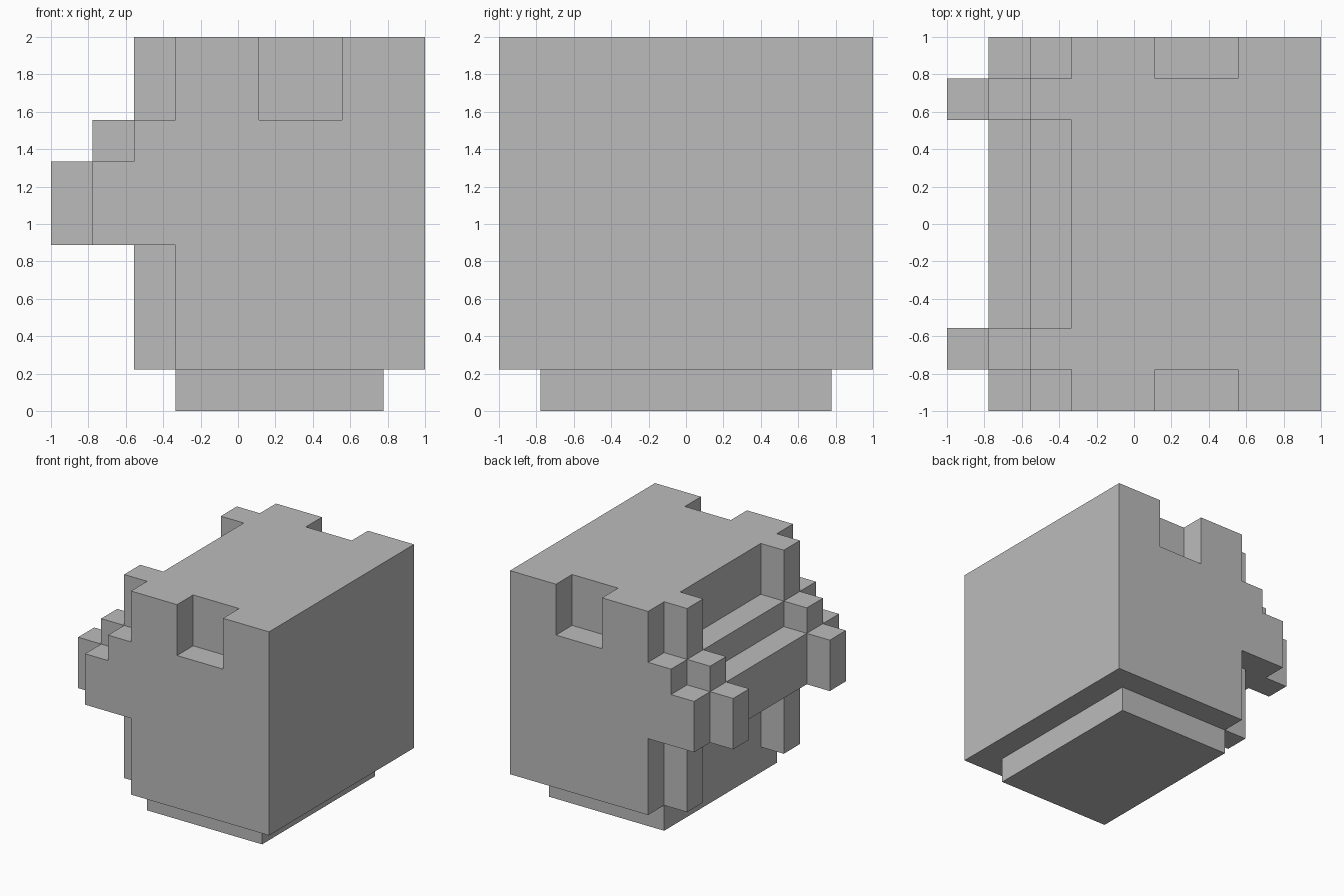
import bpy
import bmesh
from math import radians

cube = bpy.data.objects.get("Cube")
if cube:
    bpy.data.objects.remove(cube, do_unlink=True)

UNIT = 2 / 9  # the model sits on a nine-step grid

grey = bpy.data.materials.new("plain grey")
grey.use_nodes = True
colour = (0.5, 0.5, 0.5, 1)
grey.diffuse_color = colour
grey.node_tree.nodes["Principled BSDF"].inputs["Base Color"].default_value = colour


def prism(name, profile, y0, y1):
    """Extrude an x-z profile, in grid steps, from y0 to y1."""
    bm = bmesh.new()
    verts = [bm.verts.new((x * UNIT - 1, y0 * UNIT - 1, z * UNIT)) for x, z in profile]
    face = bm.faces.new(verts)
    grown = bmesh.ops.extrude_face_region(bm, geom=[face])["geom"]
    moved = [v for v in grown if isinstance(v, bmesh.types.BMVert)]
    bmesh.ops.translate(bm, verts=moved, vec=(0, (y1 - y0) * UNIT, 0))
    bmesh.ops.recalc_face_normals(bm, faces=bm.faces[:])
    mesh = bpy.data.meshes.new(name)
    bm.to_mesh(mesh)
    bm.free()
    mesh.materials.append(grey)
    obj = bpy.data.objects.new(name, mesh)
    bpy.context.collection.objects.link(obj)
    return obj


def box(x0, x1, z0, z1):
    return [(x0, z0), (x1, z0), (x1, z1), (x0, z1)]


def stepped(shift, back):
    """Stepped side profile, pushed outward by shift and closed at back."""
    steps = [(3, 9), (3, 7), (2, 7), (2, 6), (1, 6), (1, 4), (3, 4), (3, 1)]
    return [(x - shift, z) for x, z in steps] + [(back, 1), (back, 9)]


def combine(target, other, operation):
    mod = target.modifiers.new(operation.title(), "BOOLEAN")
    mod.operation = operation
    mod.solver = "EXACT"
    mod.object = other
    bpy.context.view_layer.objects.active = target
    bpy.ops.object.modifier_apply(modifier=mod.name)
    bpy.data.objects.remove(other, do_unlink=True)


# Main block with its stepped side
body = prism("stepped_body", stepped(0, 9), 0, 9)

# Two raised ribs following the steps
for y in (1, 7):
    combine(body, prism("rib", stepped(1, 4), y, y + 1), "UNION")

# Smaller foot below
combine(body, prism("foot", box(3, 8, 0, 2), 1, 8), "UNION")

# Notches in the front and back top edges
for y0, y1 in ((-1, 1), (8, 10)):
    combine(body, prism("notch", box(5, 7, 7, 10), y0, y1), "DIFFERENCE")

# Merge coplanar faces left by the joins
bm = bmesh.new()
bm.from_mesh(body.data)
bmesh.ops.remove_doubles(bm, verts=bm.verts[:], dist=0.0005)
bmesh.ops.dissolve_limit(bm, angle_limit=radians(1), verts=bm.verts[:], edges=bm.edges[:])
bm.to_mesh(body.data)
bm.free()
